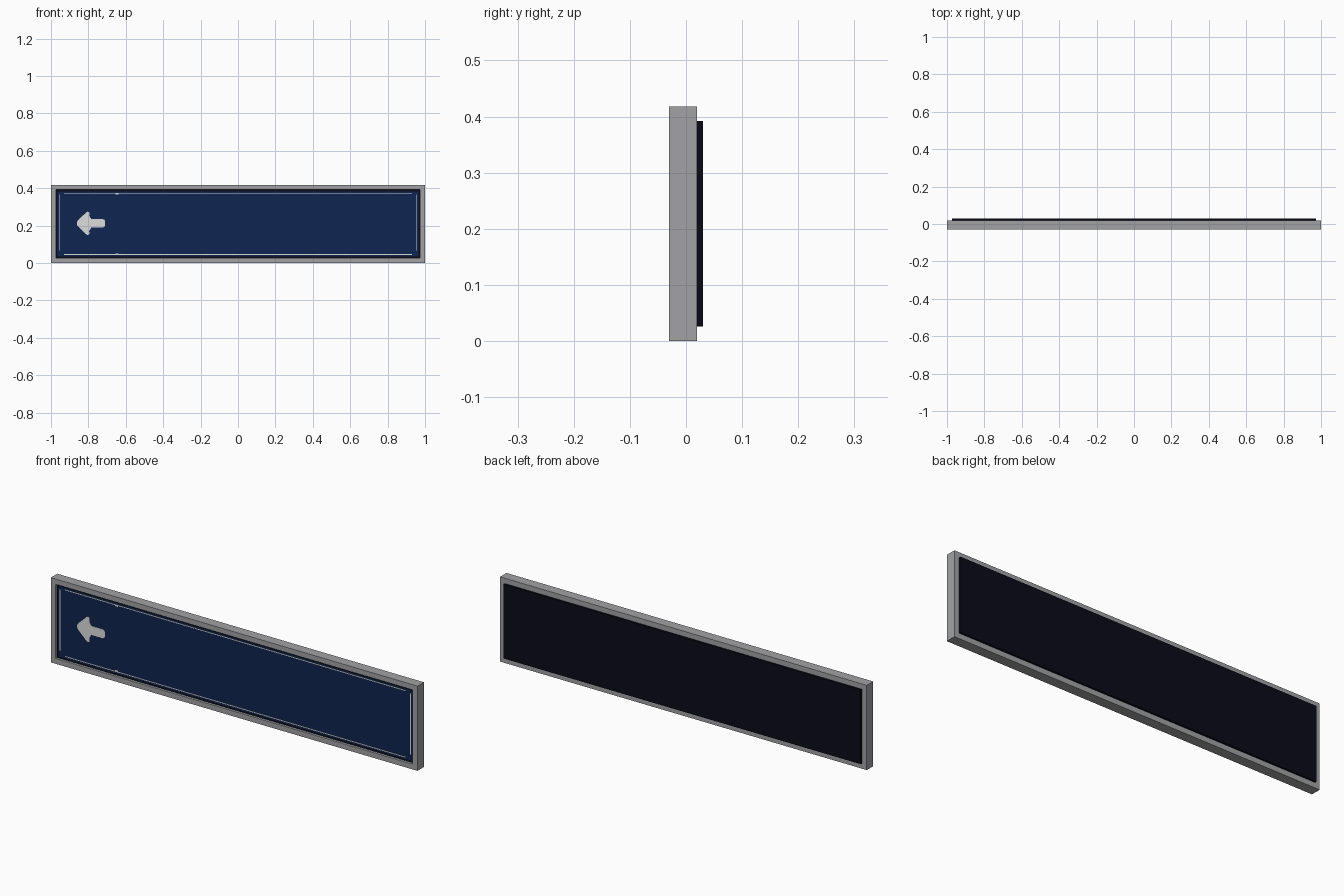
import bpy, bmesh, math

if "Cube" in bpy.data.objects:
    bpy.data.objects.remove(bpy.data.objects["Cube"])


def material(name, rgb):
    m = bpy.data.materials.new(name)
    m.diffuse_color = (*rgb, 1)
    m.use_nodes = True
    m.node_tree.nodes["Principled BSDF"].inputs["Base Color"].default_value = m.diffuse_color
    return m


GREY = material("frame grey", (0.36, 0.365, 0.375))
DARK = material("backing near black", (0.003, 0.003, 0.010))
BLUE = material("panel blue", (0.0045, 0.018, 0.080))
WHITE = material("marking white", (0.72, 0.72, 0.72))


def finish(name, bm, mat):
    bmesh.ops.recalc_face_normals(bm, faces=bm.faces)
    me = bpy.data.meshes.new(name)
    bm.to_mesh(me)
    bm.free()
    me.materials.append(mat)
    ob = bpy.data.objects.new(name, me)
    bpy.context.collection.objects.link(ob)
    return ob


def prism(name, outline, y0, y1, mat):
    """Extrude an x-z outline from y0 to y1."""
    bm = bmesh.new()
    face = bm.faces.new([bm.verts.new((x, y0, z)) for x, z in outline])
    ext = bmesh.ops.extrude_face_region(bm, geom=[face])
    for g in ext["geom"]:
        if isinstance(g, bmesh.types.BMVert):
            g.co.y = y1
    return finish(name, bm, mat)


def rect(x0, x1, z0, z1):
    return [(x0, z0), (x1, z0), (x1, z1), (x0, z1)]


def plate(name, x0, x1, z0, z1, y0, y1, mat):
    return prism(name, rect(x0, x1, z0, z1), y0, y1, mat)


H, MID, EDGE = 0.418, 0.209, 0.026

# frame: one closed ring with mitred corners
bm = bmesh.new()
loops = []
for inset, y in ((0, -0.03), (0, 0.02), (EDGE, 0.02), (EDGE, -0.03)):
    loops.append([bm.verts.new((x, y, z)) for x, z in
                  rect(-1 + inset, 1 - inset, inset, H - inset)])
for i in range(4):
    a, b = loops[i], loops[(i + 1) % 4]
    for j in range(4):
        k = (j + 1) % 4
        bm.faces.new((a[j], a[k], b[k], b[j]))
finish("frame", bm, GREY)

# backing box pokes out behind; blue face sits on its front
plate("backing_panel", -0.974, 0.974, EDGE, H - EDGE, -0.018, 0.03, DARK)
plate("blue_face", -0.966, 0.966, 0.035, H - 0.035, -0.020, -0.017, BLUE)

# thin white border lines and divider end marks
Y0, Y1 = -0.0215, -0.019
for side, tag in ((-1, "lower"), (1, "upper")):
    z = MID + side * 0.164
    plate(tag + "_border_line", -0.93, 0.93, z - 0.002, z + 0.002, Y0, Y1, WHITE)
    z -= side * 0.004
    plate(tag + "_divider_mark", -0.655, -0.64, z - 0.003, z + 0.003, Y0, Y1, WHITE)
for side, tag in ((-1, "left"), (1, "right")):
    x = side * 0.956
    plate(tag + "_border_line", x - 0.002, x + 0.002, 0.066, 0.367, Y0, Y1, WHITE)

# direction arrow: half outline mirrored about its axis
CZ = 0.212
half = [(-0.862, 0.006), (-0.858, 0.014), (-0.812, 0.058), (-0.803, 0.063),
        (-0.796, 0.060), (-0.794, 0.052), (-0.796, 0.042), (-0.784, 0.022),
        (-0.722, 0.022), (-0.714, 0.019), (-0.711, 0.012)]
outline = [(x, CZ + h) for x, h in half] + [(x, CZ - h) for x, h in reversed(half)]
prism("direction_arrow", outline, -0.022, -0.019, WHITE)
